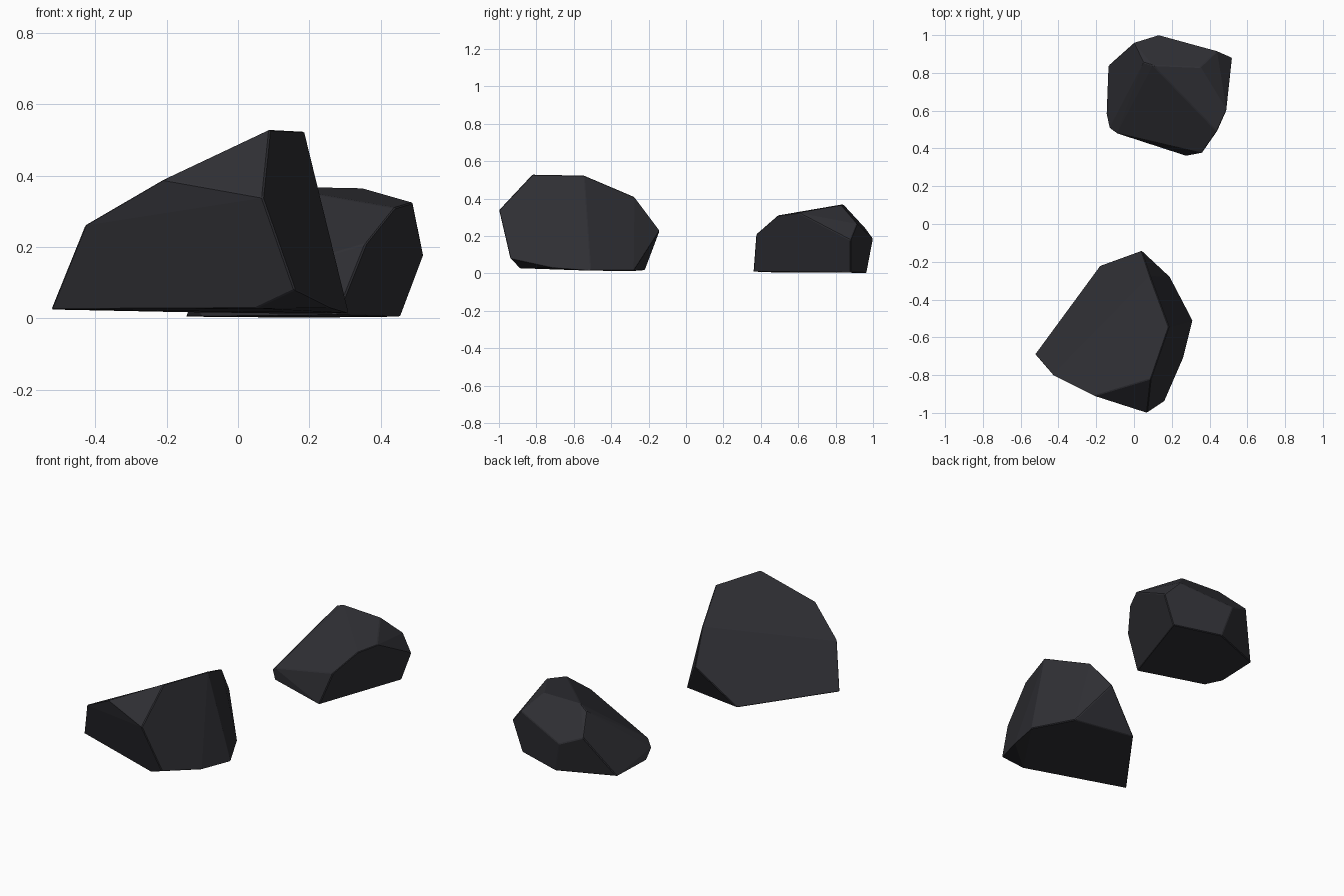
import bpy, bmesh, math

stone = bpy.data.materials.new("dark_slate")
stone.diffuse_color = (0.029, 0.029, 0.035, 1)


def rock(name, corners):
    """Faceted stone: hull around its corners, flat facets merged, edges slightly worn."""
    bm = bmesh.new()
    for c in corners:
        bm.verts.new(c)
    hull = bmesh.ops.convex_hull(bm, input=bm.verts[:])
    loose = [v for v in bm.verts if not v.link_faces]
    bmesh.ops.delete(bm, geom=loose, context='VERTS')
    bmesh.ops.dissolve_limit(bm, angle_limit=math.radians(4),
                             verts=bm.verts[:], edges=bm.edges[:])
    bmesh.ops.recalc_face_normals(bm, faces=bm.faces[:])
    me = bpy.data.meshes.new(name)
    bm.to_mesh(me)
    bm.free()
    me.materials.append(stone)
    ob = bpy.data.objects.new(name, me)
    bpy.context.collection.objects.link(ob)
    bev = ob.modifiers.new("worn_edges", 'BEVEL')
    bev.width = 0.004
    bev.segments = 1
    bev.limit_method = 'ANGLE'
    bev.angle_limit = math.radians(20)
    return ob


# Large front rock
rock("large_rock", [
    # crest and shoulders
    (0.09, -0.82, 0.53), (0.185, -0.545, 0.525), (0.085, -0.275, 0.41),
    (-0.21, -0.91, 0.388), (-0.43, -0.80, 0.26), (0.07, -1.0, 0.338),
    (0.04, -0.14, 0.23),
    # foot
    (-0.525, -0.69, 0.025), (-0.18, -0.22, 0.018), (0.19, -0.28, 0.013),
    (0.31, -0.51, 0.015), (0.26, -0.71, 0.03), (0.16, -0.94, 0.08),
    (0.05, -0.89, 0.028),
])

# Small back rock
rock("small_rock", [
    # crown
    (0.10, 0.84, 0.37), (0.05, 0.855, 0.345), (0.35, 0.83, 0.365),
    (0.49, 0.60, 0.325), (0.44, 0.49, 0.31), (0.36, 0.375, 0.21),
    # waist
    (0.52, 0.88, 0.178), (0.44, 0.915, 0.265), (0.13, 1.0, 0.185),
    (0.0, 0.96, 0.24), (-0.09, 0.48, 0.08), (-0.13, 0.51, 0.05),
    # foot
    (-0.145, 0.58, 0.005), (-0.135, 0.84, 0.005), (0.18, 0.965, 0.002),
    (0.455, 0.88, 0.005), (0.28, 0.36, 0.01), (-0.10, 0.49, 0.005),
    (0.10, 0.70, 0.0),
])
